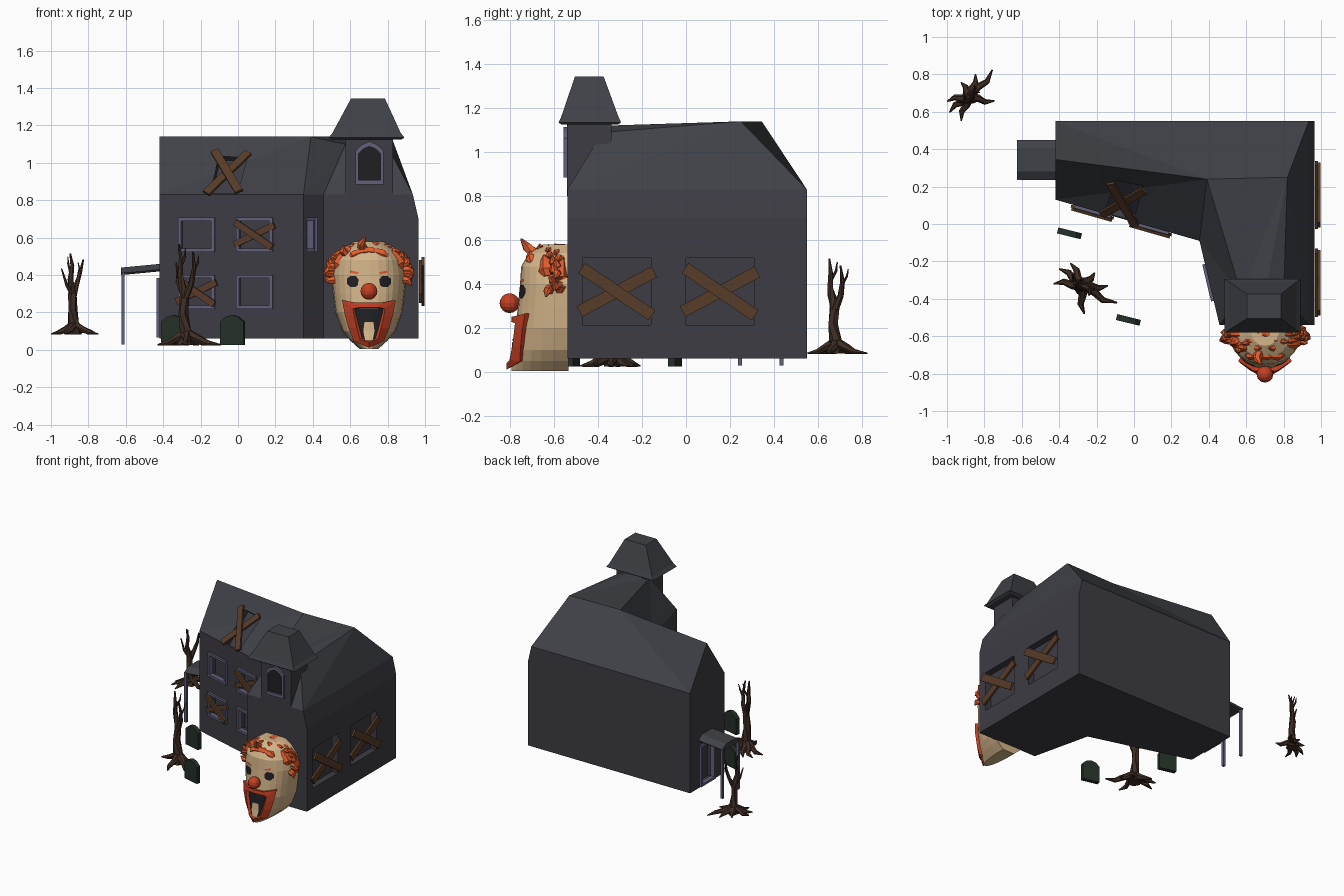
import bpy, bmesh, math, random
from mathutils import Matrix, Vector

if "Cube" in bpy.data.objects:
    bpy.data.objects.remove(bpy.data.objects["Cube"])
random.seed(4)

COL = {'wall': (.047, .045, .057), 'roof': (.050, .053, .063), 'trim': (.12, .115, .19),
       'board': (.095, .045, .022), 'bark': (.050, .027, .018), 'stone': (.018, .030, .021),
       'skin': (.66, .46, .25), 'hair': (.76, .11, .026), 'red': (.56, .050, .017), 'dark': (.014, .014, .017)}
MAT = {}
for k, c in COL.items():
    MAT[k] = bpy.data.materials.new(k)
    MAT[k].diffuse_color = (*c, 1)


def make(name, verts, faces, *mats):
    me = bpy.data.meshes.new(name)
    me.from_pydata([tuple(v) for v in verts], [], faces)
    bm = bmesh.new()
    bm.from_mesh(me)
    bmesh.ops.recalc_face_normals(bm, faces=bm.faces)
    bm.to_mesh(me)
    bm.free()
    for m in mats:
        me.materials.append(MAT[m])
    ob = bpy.data.objects.new(name, me)
    bpy.context.collection.objects.link(ob)
    return ob


def loft_data(rings):
    n, m = len(rings[0]), len(rings)
    v = [p for r in rings for p in r]
    f = [(i*n+j, i*n+(j+1) % n, (i+1)*n+(j+1) % n, (i+1)*n+j) for i in range(m-1) for j in range(n)]
    return v, f + [tuple(range(n))[::-1], tuple(range((m-1)*n, m*n))]


def loft(name, rings, mat):
    return make(name, *loft_data(rings), mat)


def rect(z, x0, x1, y0, y1):
    return [(x0, y0, z), (x1, y0, z), (x1, y1, z), (x0, y1, z)]


def box(name, M, x0, x1, y0, y1, z0, z1, mat):
    return loft(name, [[M @ Vector(p) for p in rect(z, x0, x1, y0, y1)] for z in (z0, z1)], mat)


def tubes(name, paths, mat, sides=5, M=Matrix()):
    """Several tapered limbs in one mesh; each path is a list of (point, radius)."""
    V, F = [], []
    for path in paths:
        rings = []
        for i, (p, r) in enumerate(path):
            d = Vector(path[min(i+1, len(path)-1)][0]) - Vector(path[max(i-1, 0)][0])
            q = d.to_track_quat('Z', 'Y')
            rings.append([M @ (Vector(p) + q @ Vector((r*math.cos(a), r*math.sin(a), 0)))
                          for a in (2*math.pi*k/sides for k in range(sides))])
        v, f = loft_data(rings)
        F += [tuple(i+len(V) for i in g) for g in f]
        V += v
    return make(name, V, F, mat)


# House body: bent plan, gabled left end, hipped wing
plan = [(-.42, .13), (.35, -.09), (.457, -.54), (.965, -.54), (.965, .55), (-.42, .55)]
eave = [(min(x, .935), y) for x, y in plan]
V = [(x, y, z) for z, pl in ((.06, plan), (.70, plan), (.83, eave)) for x, y in pl]
V += [(-.42, .345, 1.14), (.39, .24, 1.14), (.82, .25, 1.14), (.575, -.38, 1.10), (.70, -.38, 1.12), (.80, -.38, 1.09)]
F = [(5, 4, 3, 2, 1, 0)] + [(r+j, r+(j+1) % 6, r+6+(j+1) % 6, r+6+j) for r in (0, 6) for j in range(6)]
F += [(17, 12, 18), (12, 13, 19, 18), (13, 14, 21, 19), (14, 15, 23, 22, 21), (15, 16, 20, 23),
      (16, 17, 18, 19, 20), (19, 21, 22, 23, 20)]
house = make('house_body', V, F, 'wall', 'roof')
for p in house.data.polygons:
    p.material_index = int(p.index > 13)
bm = bmesh.new()
bm.from_mesh(house.data)
bmesh.ops.triangulate(bm, faces=bm.faces)
bm.to_mesh(house.data)
bm.free()

# Windows: recess, trim frame and crossed boards, in wall space (x along, -y out, z up)
cutters = []


def window(name, at, yaw, w, h, trim=True, boards=None, tilt=0):
    M = Matrix.Translation(at) @ Matrix.Rotation(math.radians(yaw), 4, 'Z') @ Matrix.Rotation(-math.radians(tilt), 4, 'X')
    a, b, t = w/2, h/2, .018
    cutters.append(box('cutter', M, -a, a, -.04, .05, -b, b, 'wall'))
    if trim:
        for s in (-1, 1):
            box(name + '_trim_side', M, s*a-t/2, s*a+t/2, -.015, .02, -b-t/2, b+t/2, 'trim')
            box(name + '_trim_rail', M, -a, a, -.015, .02, s*b-t/2, s*b+t/2, 'trim')
    if boards:
        ln, wd, angles = boards
        for i, ang in enumerate(angles):
            B = M @ Matrix.Rotation(math.radians(-ang), 4, 'Y')
            y = -.002 - .014*i
            box(name + '_board', B, -ln/2, ln/2, y-.016, y, -wd/2, wd/2, 'board')


def front_y(x):
    return .13 - (x + .42)*.2857


small = (.245, .036, (25, -33))
for x, z, b in ((-.22, .615, None), (.09, .615, small), (-.22, .31, small), (.09, .31, None)):
    window('front_window', (x, front_y(x), z), -15.9, .185, .165, boards=b)
window('wing_window', (.403, -.312, .615), -76.6, .185, .165)
for y in (-.315, .155):
    window('right_window', (.965, y, .365), 90, .31, .305, False, (.385, .055, (28, -34)))
window('roof_window', (-.055, .122, .94), -15, .155, .27, False, (.34, .045, (57, -57)), 40)
window('side_door', (-.42, .345, .225), -90, .16, .30)
for c in cutters:
    md = house.modifiers.new('recess', 'BOOLEAN')
    md.operation, md.solver, md.object = 'DIFFERENCE', 'EXACT', c
    c.hide_render = True
    bpy.context.view_layer.objects.active = house
    bpy.ops.object.modifier_apply(modifier=md.name)
    bpy.data.objects.remove(c)

# Tower with flared cap and pointed window
loft('tower', [rect(.80, .575, .83, -.542, -.34), rect(1.13, .575, .83, -.542, -.34)], 'wall')
loft('tower_roof', [rect(1.125, .50, .875, -.565, -.31), rect(1.135, .485, .89, -.58, -.295),
                    rect(1.16, .505, .87, -.568, -.307), rect(1.345, .605, .785, -.505, -.375)], 'roof')


def arch(s, y):
    return [(.703+s*x, y, .995+s*z) for x, z in ((-.075, -.11), (.075, -.11), (.075, .07), (.045, .10), (0, .12), (-.045, .10), (-.075, .07))]


o, i = arch(1, -.558), arch(.78, -.558)
ring = [arch(1, -.54), o, i, arch(.78, -.54)]
make('tower_window_trim', sum(ring, []),
     [(r*7+j, r*7+(j+1) % 7, (r+1) % 4*7+(j+1) % 7, (r+1) % 4*7+j) for r in range(4) for j in range(7)], 'trim')
make('tower_window_pane', arch(.8, -.546), [tuple(range(7))], 'dark')

# Side porch
prof = ((.235, .41), (.28, .44), (.405, .44), (.45, .41), (.44, .40), (.245, .40))
loft('porch_roof', [[(x, y, z+dz) for y, z in prof] for x, dz in ((-.625, 0), (-.415, .02))], 'roof')
for y in (.245, .435):
    box('porch_post', Matrix.Translation((-.615, y, 0)), -.009, .009, -.009, .009, .03, .415, 'trim')

# Gravestones
for x, y, yaw in ((-.345, -.05, -14), (-.03, -.513, -14)):
    M = Matrix.Translation((x, y, .025)) @ Matrix.Rotation(math.radians(yaw), 4, 'Z')
    out = ((-.065, 0), (.065, 0), (.065, .125), (.035, .152), (0, .162), (-.035, .152), (-.065, .125))
    loft('gravestone', [[M @ Vector((a, t, b)) for a, b in out] for t in (-.016, .016)], 'stone')

# Bare trees: trunk, branches, spreading roots
limbs = [[((0, 0, .01), .05), ((0, 0, .08), .034), ((-.012, 0, .18), .027), ((-.005, .005, .28), .026), ((-.03, .01, .38), .017), ((-.025, 0, .47), .012), ((-.035, .01, .55), .005)],
         [((-.005, 0, .26), .022), ((.03, -.01, .34), .016), ((.045, -.03, .42), .012), ((.04, -.05, .51), .005)],
         [((-.01, 0, .27), .015), ((-.04, .03, .34), .010), ((-.05, .06, .45), .004)],
         [((-.03, .01, .42), .009), ((-.005, .03, .48), .007), ((0, .035, .53), .003)],
         [((.04, -.02, .40), .009), ((.065, -.02, .45), .006), ((.07, -.01, .49), .003)]]
for x, y in ((-.12, .09), (-.06, .12), (.19, -.09), (.015, -.15), (-.15, .01), (.14, 0), (.07, .07)):
    limbs.append([((0, 0, .075), .03), ((x*.35, y*.35, .045), .022), ((x*.65+y*.1, y*.65-x*.1, .022), .017), ((x, y, .012), .004)])
for at, yaw, sc in (((-.28, -.33, .015), 0, (1, 1, 1)), ((-.88, .68, .075), 75, (.9, .9, .8))):
    M = Matrix.Translation(at) @ Matrix.Rotation(math.radians(yaw), 4, 'Z') @ Matrix.Diagonal((*sc, 1))
    tubes('bare_tree', limbs, 'bark', 6, M)

# Giant clown-face entrance: stacked half sections (height, half width, front y)
CX, P = .70, 2.3
SEC = [(.005, .05, -.795), (.05, .10, -.795), (.10, .14, -.785), (.20, .178, -.775), (.30, .19, -.765),
       (.40, .20, -.755), (.48, .185, -.75), (.54, .14, -.715), (.58, .08, -.65)]


def face_y(x, z):
    for (z0, w0, y0), (z1, w1, y1) in zip(SEC, SEC[1:]):
        if z <= z1:
            break
    t = (z-z0)/(z1-z0)
    w, d = w0+(w1-w0)*t, y0+(y1-y0)*t + .54
    return -.54 + d*max(0, 1-min(1, abs(x-CX)/w)**P)**(1/P)


angs = [math.pi*k/14 for k in range(15)]
loft('clown_head', [[(CX+math.copysign(w*abs(math.cos(a))**(2/P), math.cos(a)), -.535+(yf+.535)*abs(math.sin(a))**(2/P), z)
                     for a in angs] for z, w, yf in SEC], 'skin')


def patch(name, A, B, cols, mat, off, closed=False, thick=0):
    """Skin-hugging sheet between two outlines of (dx, z)."""
    n, V = len(A), []
    for c in range(cols+1):
        for (xa, za), (xb, zb) in zip(A, B):
            x, z = CX+xa+(xb-xa)*c/cols, za+(zb-za)*c/cols
            V.append((x, face_y(x, z)-off, z))
    F = [(c*n+j, c*n+(j+1) % n, (c+1)*n+(j+1) % n, (c+1)*n+j) for c in range(cols) for j in range(n if closed else n-1)]
    ob = make(name, V, F, mat)
    if thick:
        md = ob.modifiers.new('thick', 'SOLIDIFY')
        md.thickness, md.offset = thick, 0


def mirror(h):
    return h + [(-x, z) for x, z in h[-2:0:-1]]


outer = [(0, .25), (.06, .25), (.135, .265), (.12, .19), (.10, .12), (.07, .05), (0, .018)]
inner = [(0, .225), (.04, .225), (.078, .22), (.07, .18), (.055, .12), (.038, .06), (0, .045)]
patch('clown_lips', mirror(outer), mirror(inner), 1, 'red', .008, True, .03)
half = inner[2:6] + [(.02, .045)]
patch('clown_mouth', [(-x, z) for x, z in half], half, 6, 'dark', .004)
tongue = [(.024, .15), (.03, .10), (.02, .05)]
patch('clown_tongue', [(-x, z) for x, z in tongue], tongue, 2, 'skin', .009)
for s in (-1, 1):
    eye = [(.07, .395), (.055, .375), (.06, .345), (.075, .335)], [(.10, .395), (.118, .38), (.118, .355), (.10, .335)]
    brow = [(.055, .415), (.06, .405)], [(.10, .425), (.10, .412)]
    patch('clown_eye', *([(s*x, z) for x, z in e] for e in eye), 3, 'dark', .005)
    patch('clown_brow', *([(s*x, z) for x, z in e] for e in brow), 2, 'hair', .006)
bpy.ops.mesh.primitive_uv_sphere_add(segments=12, ring_count=8, radius=.045, location=(CX, -.803, .313))
bpy.context.object.name = 'clown_nose'
bpy.context.object.data.materials.append(MAT['red'])


# Curly hair: lumpy arcs over the head plus outward tufts
def arc(a, y, rx, rz):
    return Vector((CX+rx*math.cos(a), y, .41+rz*math.sin(a)))


hair = []
for y, rx, rz, a0, a1, r in ((-.575, .185, .13, -25, 205, .045), (-.63, .17, .125, 10, 170, .038), (-.70, .15, .115, 48, 132, .026)):
    hair.append([(arc(math.radians(a0+(a1-a0)*k/14), y, rx, rz), r*random.uniform(.8, 1.15)*(.5 if k in (0, 14) else 1)) for k in range(15)])
for k in range(30):
    a = math.radians(-15 + 210*k/29)
    y = random.choice((-.58, -.62, -.66 if 40 < math.degrees(a) < 140 else -.6))
    d = Vector((math.cos(a), random.uniform(-.5, .1), math.sin(a)*.7))
    side = Vector((-math.sin(a), 0, math.cos(a)))*random.choice((-1, 1))*.025
    p = arc(a, y, .19, .135)
    hair.append([(p, .024), (p+d*.032, .019), (p+d*.05+side, .004)])
hair.append([((CX-.03, -.68, .53), .03), ((CX-.04, -.725, .57), .022), ((CX-.02, -.75, .605), .005)])
tubes('clown_hair', hair, 'hair', 6)

for m in bpy.data.materials:
    if m.users and not m.is_grease_pencil:
        m.use_nodes = True
        m.node_tree.nodes["Principled BSDF"].inputs["Base Color"].default_value = m.diffuse_color
